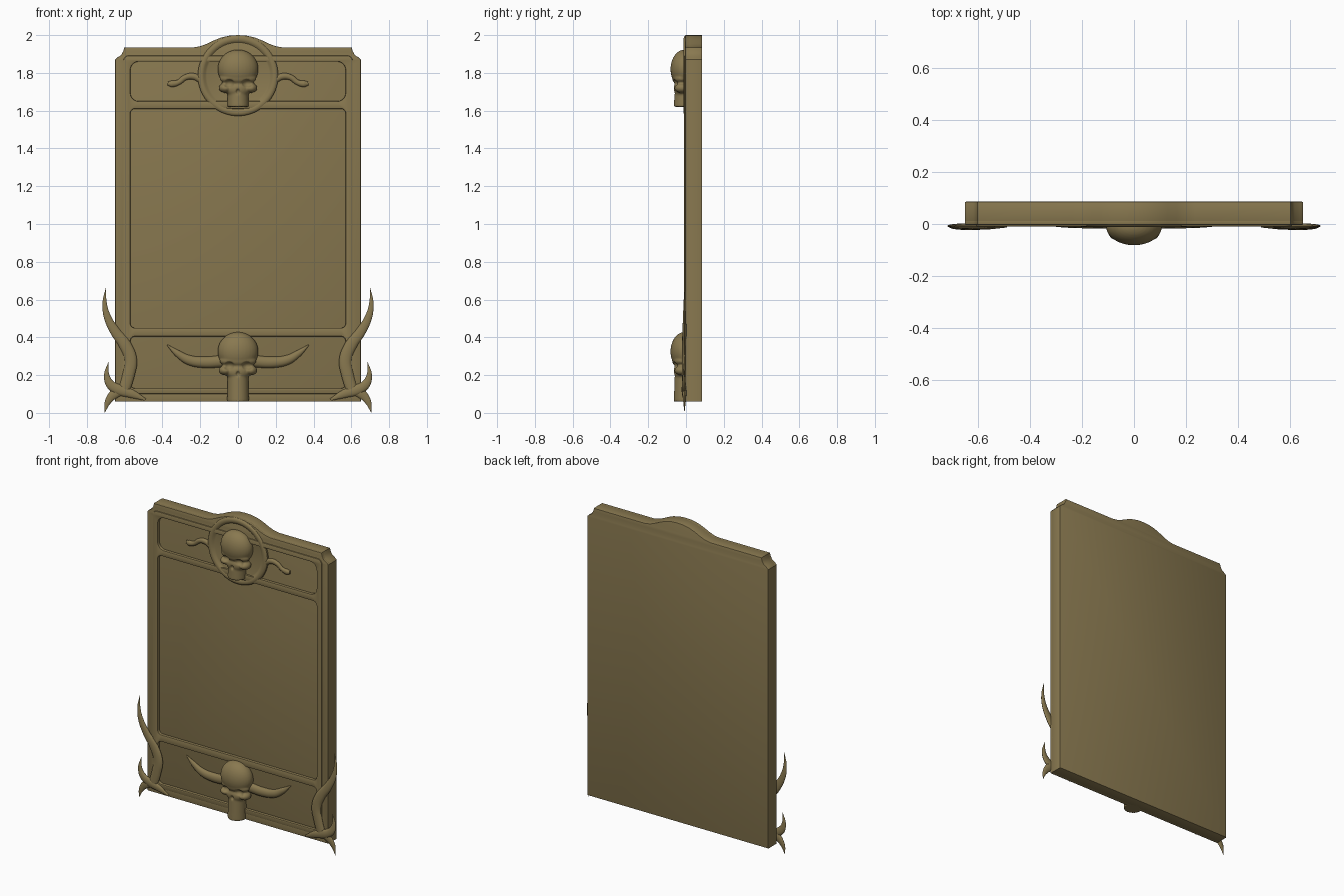
import bpy, bmesh, math
from mathutils import Matrix

if "Cube" in bpy.data.objects:
    bpy.data.objects.remove(bpy.data.objects["Cube"])

mat = bpy.data.materials.new("aged_bronze")
mat.diffuse_color = (0.25, 0.19, 0.08, 1)
mat.use_nodes = True
mat.node_tree.nodes["Principled BSDF"].inputs["Base Color"].default_value = mat.diffuse_color


def finish(ob, angle=35):
    """Apply modifiers and transforms, weld, shade and colour a part."""
    bpy.ops.object.select_all(action='DESELECT')
    ob.select_set(True)
    bpy.context.view_layer.objects.active = ob
    bpy.ops.object.convert(target='MESH')
    ob = bpy.context.object
    bpy.ops.object.transform_apply(location=True, rotation=True, scale=True)
    bm = bmesh.new()
    bm.from_mesh(ob.data)
    bmesh.ops.remove_doubles(bm, verts=bm.verts, dist=0.0002)
    bmesh.ops.recalc_face_normals(bm, faces=bm.faces)
    bm.to_mesh(ob.data)
    bm.free()
    ob.data.materials.clear()
    ob.data.materials.append(mat)
    bpy.ops.object.shade_smooth_by_angle(angle=math.radians(angle))
    return ob


def link(name, data):
    ob = bpy.data.objects.new(name, data)
    bpy.context.collection.objects.link(ob)
    return ob


def rounded_rect(w, z0, z1, r, n=6):
    pts = []
    for cx, cz, a0 in ((w - r, z1 - r, 0), (r - w, z1 - r, 90),
                       (r - w, z0 + r, 180), (w - r, z0 + r, 270)):
        for i in range(n + 1):
            a = math.radians(a0 + 90 * i / n)
            pts.append((cx + r * math.cos(a), cz + r * math.sin(a)))
    return pts


def plate(name, loops, y0, y1, b):
    """Filled outline with holes, between two depths, with softened edges."""
    cu = bpy.data.curves.new(name, 'CURVE')
    cu.dimensions = '2D'
    cu.fill_mode = 'BOTH'
    cu.extrude = (y1 - y0) / 2 - b
    cu.bevel_depth = b
    cu.bevel_resolution = 1
    cu.offset = -b
    for loop in loops:
        sp = cu.splines.new('POLY')
        sp.points.add(len(loop) - 1)
        for p, (x, z) in zip(sp.points, loop):
            p.co = (x, z, 0, 1)
        sp.use_cyclic_u = True
    ob = link(name, cu)
    ob.rotation_euler.x = math.pi / 2
    ob.location.y = (y0 + y1) / 2
    return finish(ob)


def horn(name, pts, y, flat, side):
    """Tapered, flattened tube through (x, z, radius) points."""
    cu = bpy.data.curves.new(name, 'CURVE')
    cu.dimensions = '3D'
    cu.bevel_depth = 1
    cu.bevel_resolution = 4
    cu.resolution_u = 8
    cu.use_fill_caps = True
    sp = cu.splines.new('BEZIER')
    sp.bezier_points.add(len(pts) - 1)
    for p, (x, z, r) in zip(sp.bezier_points, pts):
        p.co = (side * x, 0, z)
        p.radius = r
        p.handle_left_type = p.handle_right_type = 'AUTO'
    ob = link(name, cu)
    ob.scale.y = flat
    ob.location.y = y
    return finish(ob, 60)


def blobs(name, items):
    """One mesh of stretched spheres given as (centre, radii)."""
    bm = bmesh.new()
    for c, r in items:
        bmesh.ops.create_uvsphere(bm, u_segments=32, v_segments=20, radius=1,
                                  matrix=Matrix.Translation(c) @ Matrix.Diagonal((*r, 1)))
    me = bpy.data.meshes.new(name)
    bm.to_mesh(me)
    bm.free()
    return link(name, me)


def skull(name, eye_z, jaw):
    """Skull with origin at eye level; jaw is the distance down to the chin."""
    parts = [((0, -.008, .075), (.108, .074, .103)), ((0, -.025, .025), (.098, .048, .034)),
             ((0, -.018, -.03), (.066, .048, .05))]
    parts += [((s * .068, -.022, -.025), (.034, .04, .026)) for s in (1, -1)]
    ob = blobs(name, parts)
    bm = bmesh.new()
    bm.from_mesh(ob.data)
    h = jaw - .02
    bmesh.ops.create_cone(bm, cap_ends=True, segments=32, radius1=.058, radius2=.054, depth=h,
                          matrix=Matrix.Translation((0, -.006, -.02 - h / 2)))
    bm.to_mesh(ob.data)
    bm.free()
    holes = [((s * .05, -.078, -.002), (.034, .04, .025)) for s in (1, -1)]
    holes.append(((0, -.078, -.045), (.014, .028, .02)))
    cutter = blobs("socket_cutter", holes)
    cutter.hide_render = True
    ob.location.z = cutter.location.z = eye_z

    def remesh():
        m = ob.modifiers.new("merge", 'REMESH')
        m.mode = 'VOXEL'
        m.voxel_size = .0045
    remesh()
    m = ob.modifiers.new("sockets", 'BOOLEAN')
    m.operation = 'DIFFERENCE'
    m.object = cutter
    remesh()
    m = ob.modifiers.new("soften", 'SMOOTH')
    m.iterations = 5
    finish(ob, 80)
    bpy.data.objects.remove(cutter)


# Outline with notched shoulders and a raised crown
half = [(.65, .06), (.65, 1.87), (.638, 1.882), (.618, 1.895), (.607, 1.915), (.602, 1.935),
        (.235, 1.935), (.2, 1.941), (.165, 1.954), (.13, 1.971), (.09, 1.987), (.045, 1.997)]
outline = half + [(0, 2.0)] + [(-x, z) for x, z in reversed(half)]
panels = [rounded_rect(.57, .45, 1.61, .025), rounded_rect(.57, 1.65, 1.86, .045),
          rounded_rect(.57, .13, .405, .025)]

plate("back_slab", [outline], .008, .086, .004)
plate("border_frame", [outline] + panels, -.004, .02, .004)
plate("raised_moulding", [rounded_rect(.607, .10, 1.892, .03)] + panels, -.01, .012, .005)

# Round medallion, lathed
prof = [(0, .002), (.165, .002), (.174, -.002), (.182, -.009), (.19, -.012),
        (.2, -.012), (.208, -.009), (.213, -.003), (.213, .03)]
bm = bmesh.new()
vs = [bm.verts.new((r, y, 0)) for r, y in prof]
es = [bm.edges.new(p) for p in zip(vs, vs[1:])]
bmesh.ops.spin(bm, geom=vs + es, cent=(0, 0, 0), axis=(0, 1, 0), angle=2 * math.pi, steps=64)
me = bpy.data.meshes.new("medallion")
bm.to_mesh(me)
bm.free()
ob = link("medallion", me)
ob.location.z = 1.785
finish(ob)

skull("upper_skull", 1.745, .125)
skull("lower_skull", .25, .19)

# Mirrored ornaments
for s, side in ((1, "right"), (-1, "left")):
    horn(side + "_scroll", [(.19, 1.76, .018), (.24, 1.782, .017), (.28, 1.775, .015),
                            (.315, 1.75, .014), (.35, 1.742, .018), (.372, 1.745, .01)], .004, .8, s)
    horn(side + "_skull_horn", [(.07, .275, .032), (.18, .268, .03), (.26, .28, .026),
                                (.32, .315, .018), (.375, .36, .003)], .004, .7, s)
    horn(side + "_tall_thorn", [(.61, .1, .03), (.58, .2, .032), (.568, .28, .033), (.598, .36, .032),
                                (.65, .43, .026), (.692, .51, .019), (.706, .585, .011),
                                (.699, .663, .001)], -.008, .42, s)
    horn(side + "_short_thorn", [(.49, .07, .006), (.56, .1, .022), (.63, .122, .028),
                                 (.675, .15, .024), (.695, .2, .014), (.686, .268, .001)], -.011, .45, s)
    horn(side + "_root_spike", [(.6, .13, .03), (.655, .1, .026), (.688, .06, .017),
                                (.705, .002, .001)], -.008, .4, s)
